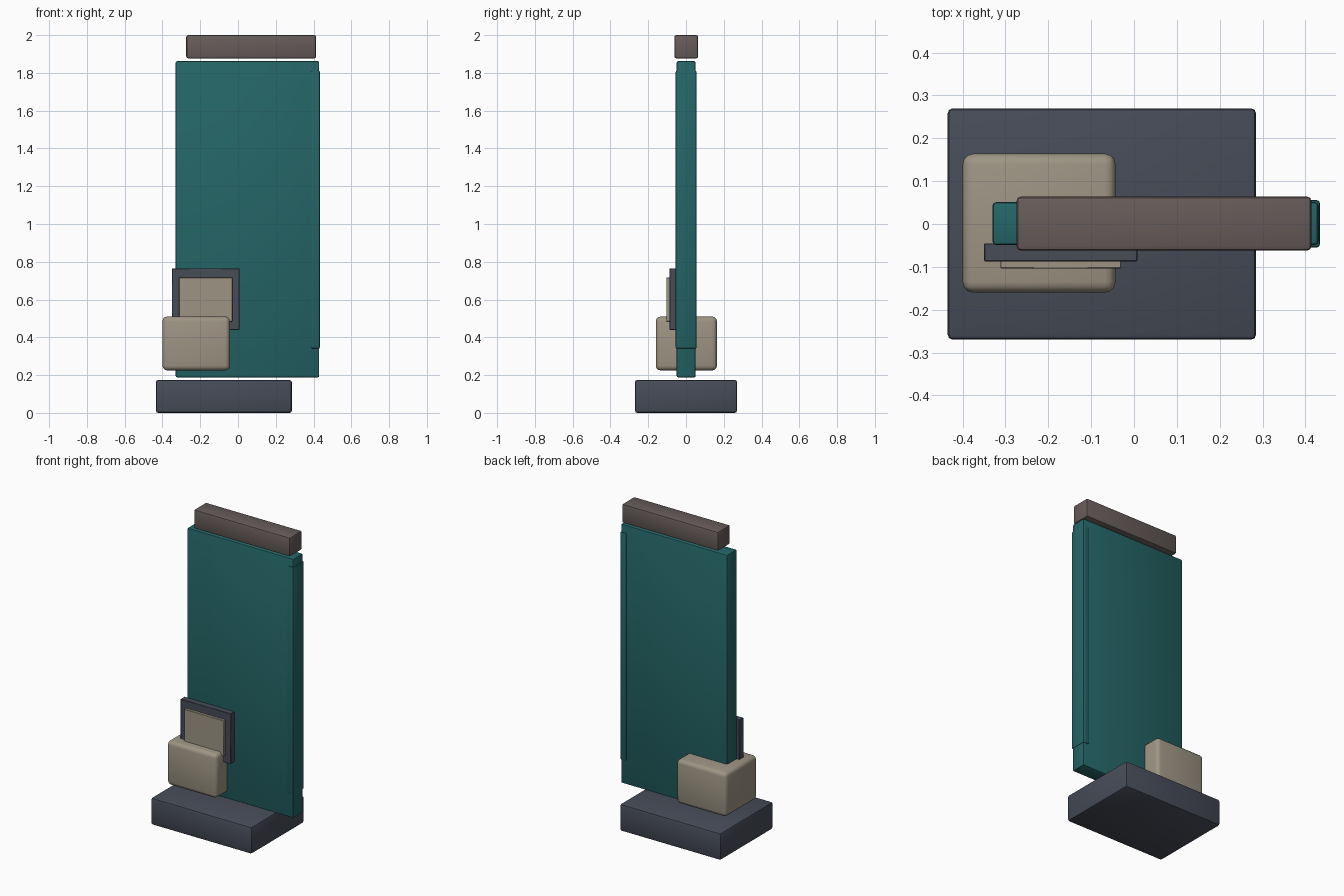
import bpy
import math

if "Cube" in bpy.data.objects:
    bpy.data.objects.remove(bpy.data.objects["Cube"])


def material(name, rgb):
    m = bpy.data.materials.new(name)
    m.diffuse_color = (*rgb, 1)
    m.use_nodes = True
    m.node_tree.nodes["Principled BSDF"].inputs["Base Color"].default_value = m.diffuse_color
    return m


teal = material("teal", (0.018, 0.130, 0.135))
slate = material("slate", (0.062, 0.072, 0.097))
beige = material("beige", (0.34, 0.30, 0.23))
brown = material("brown", (0.135, 0.108, 0.102))


def box(name, x, y, z, mat, bevel=0.01, segments=2):
    """Box given by its extents on each axis, with bevelled edges."""
    bpy.ops.mesh.primitive_cube_add(
        size=1, location=[(a + b) / 2 for a, b in (x, y, z)])
    o = bpy.context.object
    o.name = name
    o.scale = [b - a for a, b in (x, y, z)]
    bpy.ops.object.transform_apply(location=False, rotation=False, scale=True)
    o.data.materials.append(mat)
    if bevel:
        mod = o.modifiers.new("bevel", 'BEVEL')
        mod.width = bevel
        mod.segments = segments
        bpy.ops.object.modifier_apply(modifier=mod.name)
    bpy.ops.object.shade_smooth_by_angle(angle=math.radians(40))
    return o


# Floor base and the tall slab
box("base", (-0.435, 0.285), (-0.27, 0.27), (0, 0.174), slate, 0.012)
box("slab", (-0.33, 0.43), (-0.049, 0.051), (0.188, 1.862), teal, 0.008)
# Raised edge strip on the right side of the slab
box("edge_strip", (0.388, 0.434), (-0.055, 0.056), (0.34, 1.812), teal, 0.008)
# Top cap
box("cap", (-0.274, 0.414), (-0.062, 0.064), (1.877, 2.0), brown, 0.01)
# Block around the lower left of the slab
box("side_block", (-0.40, -0.043), (-0.16, 0.164), (0.225, 0.51), beige, 0.025, 3)
# Framed panel on the front
box("panel_frame", (-0.35, 0.008), (-0.087, -0.045), (0.44, 0.765), slate, 0.002, 1)
box("panel_face", (-0.312, -0.03), (-0.104, -0.08), (0.485, 0.717), beige, 0.002, 1)
